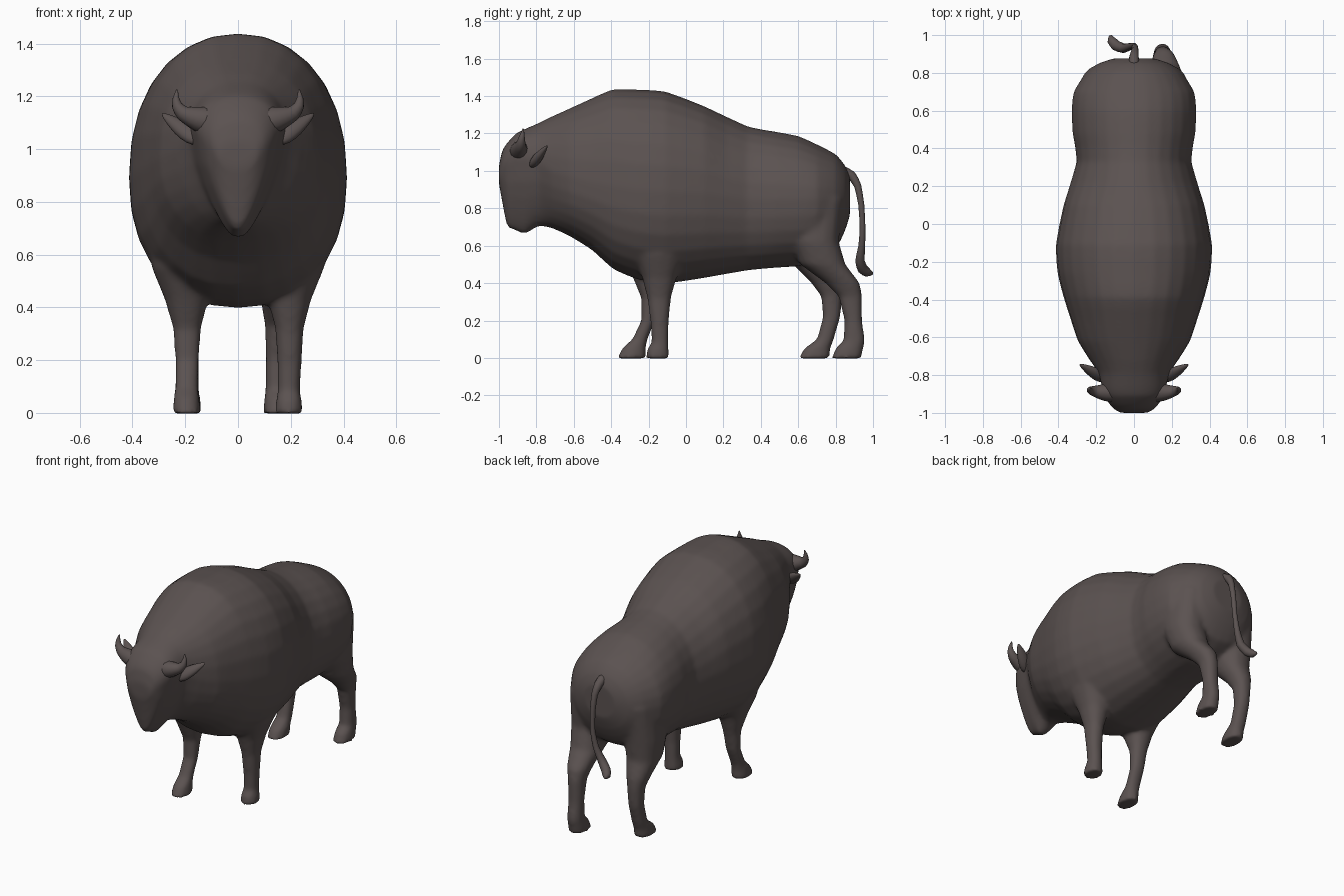
import bpy, bmesh, math
from mathutils import Vector

hide = bpy.data.materials.new("dark brown hide")
hide.diffuse_color = (0.105, 0.085, 0.082, 1)


def spow(v, e):
    return math.copysign(abs(v) ** e, v)


def densify(rows, k=2):
    """Add blended rows between the given ones for a smooth skin."""
    out = []
    for i in range(len(rows) - 1):
        a, b, c, d = (rows[max(0, min(len(rows) - 1, i + j))] for j in (-1, 0, 1, 2))
        for s in range(k):
            t = s / k
            out.append([q + t * (r - q) + 0.25 * t * (1 - t) *
                        ((1 - t) * (2 * q - p - r) + t * (2 * r - q - u))
                        for p, q, r, u in zip(a, b, c, d)])
    return out + [rows[-1]]


def loft(bm, rings):
    """Skin a list of closed point rings and cap both ends."""
    vs = [[bm.verts.new(p) for p in r] for r in rings]
    n = len(vs[0])
    for a, b in zip(vs, vs[1:]):
        for i in range(n):
            bm.faces.new((a[i], a[(i + 1) % n], b[(i + 1) % n], b[i]))
    bm.faces.new(vs[0])
    bm.faces.new(vs[-1])


def finish(bm, name, mirror=False):
    bmesh.ops.recalc_face_normals(bm, faces=bm.faces)
    me = bpy.data.meshes.new(name)
    bm.to_mesh(me)
    bm.free()
    for p in me.polygons:
        p.use_smooth = True
    me.materials.append(hide)
    ob = bpy.data.objects.new(name, me)
    bpy.context.collection.objects.link(ob)
    if mirror:
        ob.modifiers.new("mirror", 'MIRROR')
    return ob


def body_ring(y, top, bot, w, zw, taper, n=28):
    """Upright cross-section: widest at zw, narrowing to a blunt keel by taper below."""
    pts = []
    eu = 0.9 if y < 0.2 else 1.0
    for i in range(n):
        t = math.tau * i / n
        c, s = math.cos(t), math.sin(t)
        if s >= 0:
            pts.append((w * spow(c, eu), y, zw + (top - zw) * s ** eu))
        else:
            el = 0.9 - 0.25 * taper
            pts.append((w * spow(c, el) * (1 + taper * s), y, zw - (zw - bot) * (-s) ** el))
    return pts


def leg(bm, side, rows, n=16):
    """Rows: height, x centre, half width, front y, back y."""
    rings = []
    for z, x, hw, y0, y1 in rows:
        rings.append([(side * x + hw * spow(math.cos(math.tau * i / n), 0.9),
                       (y0 + y1) / 2 + (y1 - y0) / 2 * spow(math.sin(math.tau * i / n), 0.9), z)
                      for i in range(n)])
    loft(bm, rings)


def tube(bm, path, ref, n=12):
    """Path rows: x, y, z, radius."""
    path = densify(path)
    pts = [Vector(p[:3]) for p in path]
    rings = []
    for k, p in enumerate(pts):
        t = (pts[min(k + 1, len(pts) - 1)] - pts[max(k - 1, 0)]).normalized()
        u = t.cross(Vector(ref)).normalized()
        v = t.cross(u)
        r = path[k][3]
        rings.append([p + r * (u * math.cos(math.tau * i / n) + v * math.sin(math.tau * i / n))
                      for i in range(n)])
    loft(bm, rings)


# Head, hump and barrel as one long loft (y, top, bottom, half width, widest z, keel taper)
bm = bmesh.new()
sections = [
    (-1.0, 1.03, 0.93, 0.075, 0.98, 0.1), (-0.982, 1.11, 0.83, 0.105, 1.02, 0.4),
    (-0.956, 1.15, 0.70, 0.13, 1.04, 0.6), (-0.91, 1.20, 0.68, 0.158, 1.07, 0.6),
    (-0.86, 1.225, 0.66, 0.172, 1.07, 0.55), (-0.79, 1.255, 0.705, 0.188, 1.05, 0.4),
    (-0.72, 1.29, 0.695, 0.235, 1.0, 0.15), (-0.62, 1.335, 0.65, 0.297, 0.97, 0),
    (-0.5, 1.39, 0.575, 0.337, 0.94, 0), (-0.39, 1.437, 0.475, 0.372, 0.92, 0),
    (-0.26, 1.435, 0.42, 0.405, 0.9, 0), (-0.11, 1.425, 0.397, 0.414, 0.89, 0),
    (0.1, 1.345, 0.428, 0.373, 0.88, 0), (0.33, 1.238, 0.468, 0.303, 0.85, 0),
    (0.48, 1.21, 0.482, 0.325, 0.85, 0), (0.6, 1.187, 0.49, 0.33, 0.85, 0),
    (0.7, 1.142, 0.52, 0.32, 0.85, 0), (0.8, 1.09, 0.58, 0.255, 0.85, 0),
    (0.85, 1.03, 0.68, 0.19, 0.85, 0), (0.876, 0.97, 0.76, 0.11, 0.87, 0)]
loft(bm, [body_ring(*s) for s in densify(sections)])

# Legs in a walking pose
leg(bm, 1, [(0.75, 0.22, 0.13, -0.32, 0.04), (0.55, 0.212, 0.115, -0.28, 0.0),
            (0.43, 0.195, 0.083, -0.235, -0.05), (0.32, 0.195, 0.054, -0.207, -0.08),
            (0.18, 0.195, 0.046, -0.189, -0.093), (0.08, 0.193, 0.043, -0.184, -0.093),
            (0.05, 0.193, 0.049, -0.207, -0.093), (-0.003, 0.193, 0.053, -0.217, -0.091)])
leg(bm, -1, [(0.75, 0.22, 0.13, -0.36, -0.02), (0.55, 0.212, 0.115, -0.34, -0.06),
             (0.43, 0.195, 0.083, -0.285, -0.11), (0.32, 0.193, 0.053, -0.24, -0.14),
             (0.2, 0.193, 0.046, -0.24, -0.165), (0.1, 0.195, 0.044, -0.287, -0.205),
             (0.055, 0.195, 0.049, -0.34, -0.215), (-0.003, 0.195, 0.054, -0.37, -0.215)])
leg(bm, 1, [(0.85, 0.185, 0.105, 0.56, 0.84), (0.62, 0.18, 0.115, 0.56, 0.818),
            (0.5, 0.172, 0.1, 0.61, 0.853), (0.4, 0.16, 0.07, 0.745, 0.93),
            (0.33, 0.153, 0.051, 0.815, 0.942), (0.2, 0.15, 0.045, 0.847, 0.942),
            (0.09, 0.15, 0.046, 0.84, 0.958), (0.055, 0.15, 0.051, 0.80, 0.95),
            (-0.003, 0.15, 0.055, 0.777, 0.937)])
leg(bm, -1, [(0.85, 0.185, 0.105, 0.54, 0.84), (0.62, 0.185, 0.115, 0.54, 0.812),
             (0.5, 0.188, 0.1, 0.57, 0.80), (0.4, 0.193, 0.07, 0.67, 0.83),
             (0.33, 0.193, 0.051, 0.722, 0.834), (0.22, 0.193, 0.045, 0.732, 0.826),
             (0.1, 0.193, 0.046, 0.70, 0.791), (0.05, 0.193, 0.051, 0.63, 0.772),
             (-0.003, 0.193, 0.055, 0.602, 0.767)])
body = finish(bm, "body_and_legs")

# Fuse the limbs into the torso and soften the joins
rm = body.modifiers.new("fuse", 'REMESH')
rm.mode = 'VOXEL'
rm.voxel_size = 0.012
rm.use_smooth_shade = True
sm = body.modifiers.new("soften", 'SMOOTH')
sm.factor = 0.5
sm.iterations = 12

# Horns, flaring out of the brow
bm = bmesh.new()
tube(bm, [(0.08, -0.88, 1.10, 0.06), (0.135, -0.89, 1.11, 0.052), (0.175, -0.89, 1.122, 0.04),
          (0.21, -0.885, 1.137, 0.029), (0.231, -0.88, 1.165, 0.02), (0.235, -0.875, 1.195, 0.012),
          (0.231, -0.87, 1.225, 0.003)], (0, 1, 0))
finish(bm, "horns", True)

# Ears: flattened, pointed balls
bm = bmesh.new()
bmesh.ops.create_uvsphere(bm, u_segments=14, v_segments=10, radius=1)
axis = Vector((0.12, 0.07, 0.09)).normalized()
thin = Vector((0.1, 0.8, -0.5))
thin = (thin - axis * thin.dot(axis)).normalized()
wide = axis.cross(thin)
for v in bm.verts:
    taper = 1 - 0.45 * v.co.z
    v.co = (Vector((0.215, -0.785, 1.08)) + wide * v.co.x * 0.034 * taper
            + thin * v.co.y * 0.024 * taper + axis * v.co.z * 0.1)
finish(bm, "ears", True)

# Tail with a tuft
bm = bmesh.new()
tube(bm, [(0, 0.83, 1.0, 0.03), (0, 0.885, 0.975, 0.025), (0.005, 0.918, 0.92, 0.019),
          (0.005, 0.937, 0.82, 0.016), (0, 0.944, 0.70, 0.015), (-0.02, 0.94, 0.60, 0.018),
          (-0.055, 0.93, 0.52, 0.025), (-0.095, 0.945, 0.475, 0.028),
          (-0.118, 0.972, 0.457, 0.024), (-0.125, 0.998, 0.452, 0.008)], (1, 0, 0))
finish(bm, "tail")
